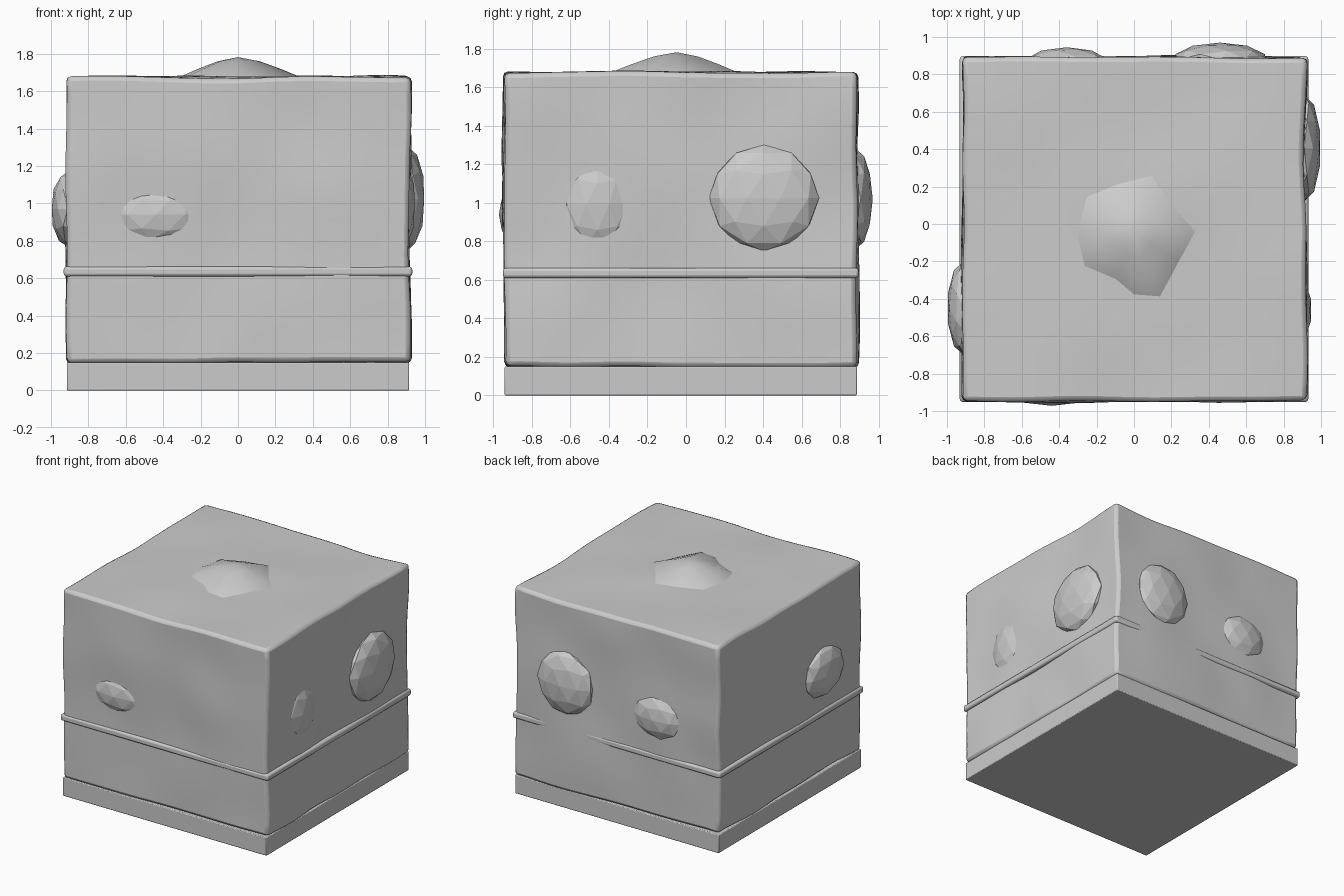
import bpy, bmesh
from math import sqrt
from mathutils import Vector, noise

if "Cube" in bpy.data.objects:
    bpy.data.objects.remove(bpy.data.objects["Cube"])

CY = -0.027  # the block sits slightly towards the front


def add_mesh(name, bm, bevel=0.0, smooth=True):
    mesh = bpy.data.meshes.new(name)
    bm.to_mesh(mesh)
    bm.free()
    ob = bpy.data.objects.new(name, mesh)
    bpy.context.collection.objects.link(ob)
    if bevel:
        mod = ob.modifiers.new("soft_edges", 'BEVEL')
        mod.width = bevel
        mod.segments = 2
        mod.limit_method = 'ANGLE'
        mod.angle_limit = 0.9
    if smooth:
        bpy.ops.object.select_all(action='DESELECT')
        bpy.context.view_layer.objects.active = ob
        ob.select_set(True)
        bpy.ops.object.shade_smooth_by_angle(angle=0.6)
    return ob


def box(half_x, half_y, z0, z1):
    bm = bmesh.new()
    bmesh.ops.create_cube(bm, size=2)
    for v in bm.verts:
        v.co = (v.co.x * half_x, CY + v.co.y * half_y, z0 if v.co.z < 0 else z1)
    return bm


def bump(name, axis, sign, peak, wall, centre, radii):
    """Squashed low-poly ball showing as a cap on one wall."""
    depth = 0.09
    height = abs(peak - wall)
    spread = sqrt(1 - ((depth - height) / depth) ** 2)
    bm = bmesh.new()
    bmesh.ops.create_icosphere(bm, subdivisions=2, radius=1)
    along = 1 - axis
    for v in bm.verts:
        co = Vector((0, 0, 0))
        co[axis] = sign * (peak - depth) + v.co[axis] * depth
        co[along] = centre[0] + v.co[along] * radii[0] / spread
        co.z = centre[1] + v.co.z * radii[1] / spread
        v.co = co
    add_mesh(name, bm, smooth=False)


# Flat base slab
add_mesh("base_slab", box(0.915, 0.915, 0, 0.15), 0.006)

# Uneven main block
bm = box(0.915, 0.915, 0.15, 1.675)
bmesh.ops.subdivide_edges(bm, edges=bm.edges[:], cuts=15, use_grid_fill=True)
for v in bm.verts:
    p = v.co * 2.2
    wobble = noise.noise_vector(p) * 0.02
    if v.co.z > 1.6:
        wobble.z *= 0.8
    v.co += wobble
add_mesh("main_block", bm, 0.025)

# Thin rounded band around the block
add_mesh("band", box(0.932, 0.924, 0.61, 0.662), 0.015)

# Faceted bumps on the four walls
bump("front_bump", 1, -1, 0.972, 0.94, (-0.44, 0.94), (0.2, 0.125))
bump("right_large_bump", 0, 1, 1.0, 0.918, (0.405, 1.025), (0.285, 0.275))
bump("right_small_bump", 0, 1, 0.95, 0.918, (-0.46, 0.99), (0.15, 0.19))
bump("left_bump", 0, -1, 1.0, 0.918, (-0.45, 0.97), (0.25, 0.2))
bump("back_large_bump", 1, 1, 0.97, 0.89, (0.46, 1.02), (0.25, 0.26))
bump("back_small_bump", 1, 1, 0.945, 0.89, (-0.36, 0.95), (0.21, 0.17))

# Smooth irregular mound on top
outline = [(0.1, 0.27), (0.33, -0.04), (0.24, -0.2), (0.14, -0.39), (0.0, -0.38),
           (-0.1, -0.3), (-0.27, -0.23), (-0.31, -0.05), (-0.26, 0.15), (-0.1, 0.22)]
outline.reverse()
bm = bmesh.new()
rings = []
for scale, z in ((1.1, 1.655), (1.0, 1.677), (0.7, 1.718), (0.35, 1.76)):
    rings.append([bm.verts.new((x * scale, -0.05 + (y + 0.05) * scale, z)) for x, y in outline])
tip = bm.verts.new((0, -0.05, 1.782))
n = len(outline)
for i in range(n):
    j = (i + 1) % n
    for low, high in zip(rings, rings[1:]):
        bm.faces.new((low[i], low[j], high[j], high[i]))
    bm.faces.new((rings[-1][i], rings[-1][j], tip))
add_mesh("top_mound", bm)
